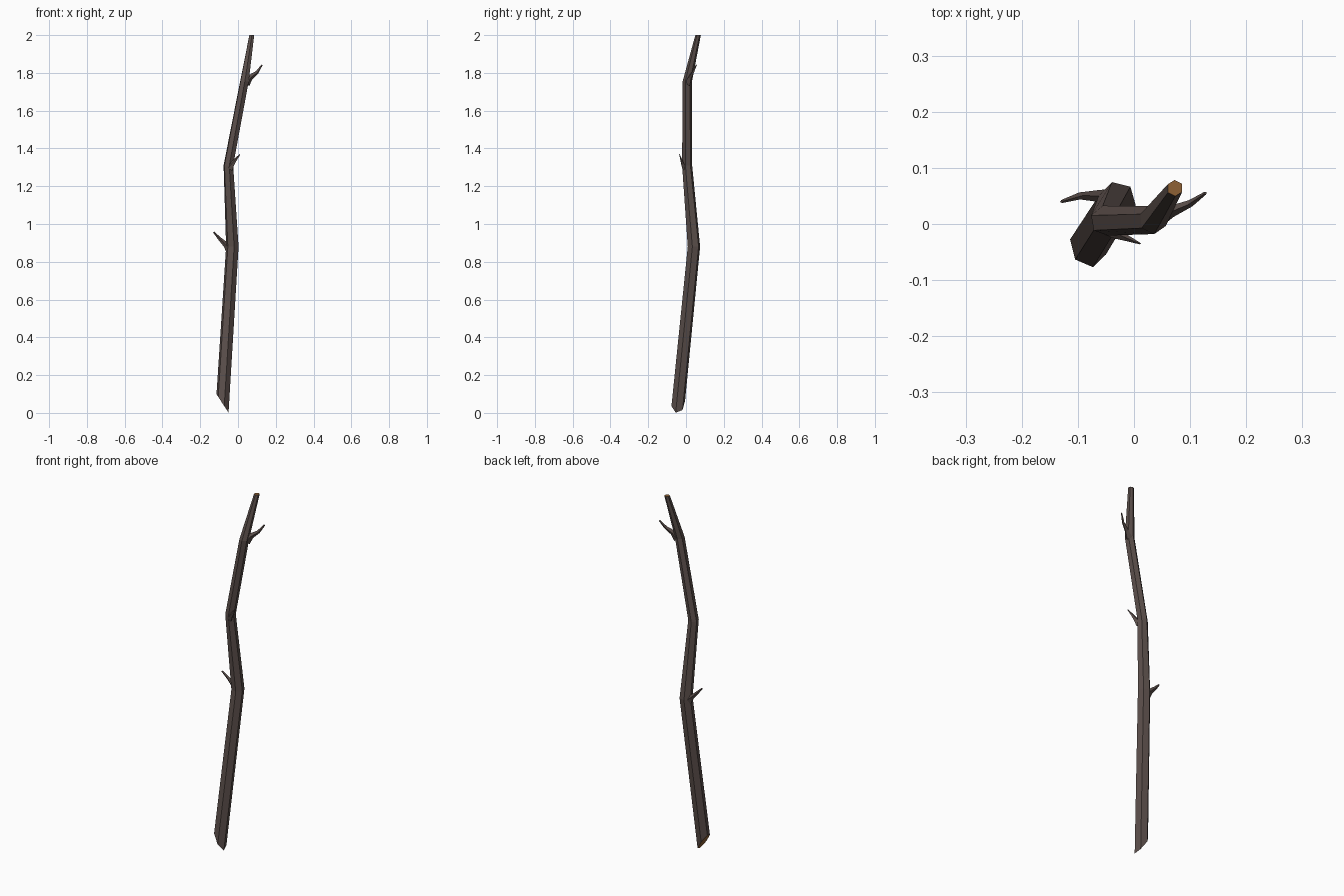
import bpy, bmesh, math
from mathutils import Vector

if "Cube" in bpy.data.objects:
    bpy.data.objects.remove(bpy.data.objects["Cube"])


def material(name, rgb):
    m = bpy.data.materials.new(name)
    m.diffuse_color = (*rgb, 1)
    m.use_nodes = True
    m.node_tree.nodes["Principled BSDF"].inputs["Base Color"].default_value = m.diffuse_color
    return m


bark = material("dark bark", (0.105, 0.078, 0.070))
core = material("cut wood", (0.27, 0.12, 0.035))


def skin(name, rings, caps):
    """Join rings of points with flat quads and close both ends."""
    bm = bmesh.new()
    loops = [[bm.verts.new(p) for p in ring] for ring in rings]
    n = len(loops[0])
    for a, b in zip(loops, loops[1:]):
        for i in range(n):
            j = (i + 1) % n
            bm.faces.new((a[i], a[j], b[j], b[i]))
    ends = [bm.faces.new(loops[0][::-1]), bm.faces.new(loops[-1])]
    for f in ends:
        f.material_index = caps
    bmesh.ops.recalc_face_normals(bm, faces=bm.faces)
    me = bpy.data.meshes.new(name)
    bm.to_mesh(me)
    bm.free()
    me.materials.append(bark)
    me.materials.append(core)
    ob = bpy.data.objects.new(name, me)
    bpy.context.collection.objects.link(ob)
    return ob


# Main stick: crooked six-sided path (x, y, z, radius, rotation in degrees)
path = [(-0.082, -0.041, 0.05, 0.036, -14),
        (-0.030, 0.042, 0.88, 0.034, -14),
        (-0.051, 0.006, 1.31, 0.027, -20),
        (0.034, 0.007, 1.755, 0.025, -25),
        (0.073, 0.064, 2.0, 0.0145, -28)]
rings = []
for k, (x, y, z, r, rot) in enumerate(path):
    ring = []
    for i in range(6):
        t = math.radians(rot + 60 * i)
        p = Vector((x + r * math.cos(t), y + r * math.sin(t), z))
        if k == 0:
            # slanted cut at the foot, slid along the stick axis
            dz = -1.4 * (p.x - x)
            axis = Vector(path[1][:3]) - Vector(path[0][:3])
            p += axis * (dz / axis.z)
        ring.append(p)
    rings.append(ring)
skin("stick", rings, 1)


# Twigs: four-sided, thick at the root, bent towards the tip
def twig(name, points, radii):
    pts = [Vector(p) for p in points]
    out = []
    for i, (p, r) in enumerate(zip(pts, radii)):
        d = (pts[min(i + 1, len(pts) - 1)] - pts[max(i - 1, 0)]).normalized()
        u = d.cross(Vector((0, 0, 1))).normalized()
        v = u.cross(d)
        out.append([p + (u * math.cos(a) * 0.7 + v * math.sin(a)) * r
                    for a in (math.pi / 2 * s for s in range(4))])
    skin(name, out, 0)


twig("lower_twig", [(-0.042, 0.045, 0.865), (-0.064, 0.050, 0.89),
                    (-0.097, 0.050, 0.922), (-0.129, 0.040, 0.957)],
     (0.026, 0.015, 0.009, 0.004))
twig("middle_twig", [(-0.044, -0.008, 1.295), (-0.030, -0.018, 1.318),
                     (-0.013, -0.025, 1.341), (0.011, -0.035, 1.369)],
     (0.020, 0.013, 0.008, 0.002))
twig("upper_twig", [(0.042, 0.012, 1.748), (0.066, 0.022, 1.777),
                    (0.101, 0.037, 1.803), (0.127, 0.055, 1.842)],
     (0.026, 0.015, 0.009, 0.004))
